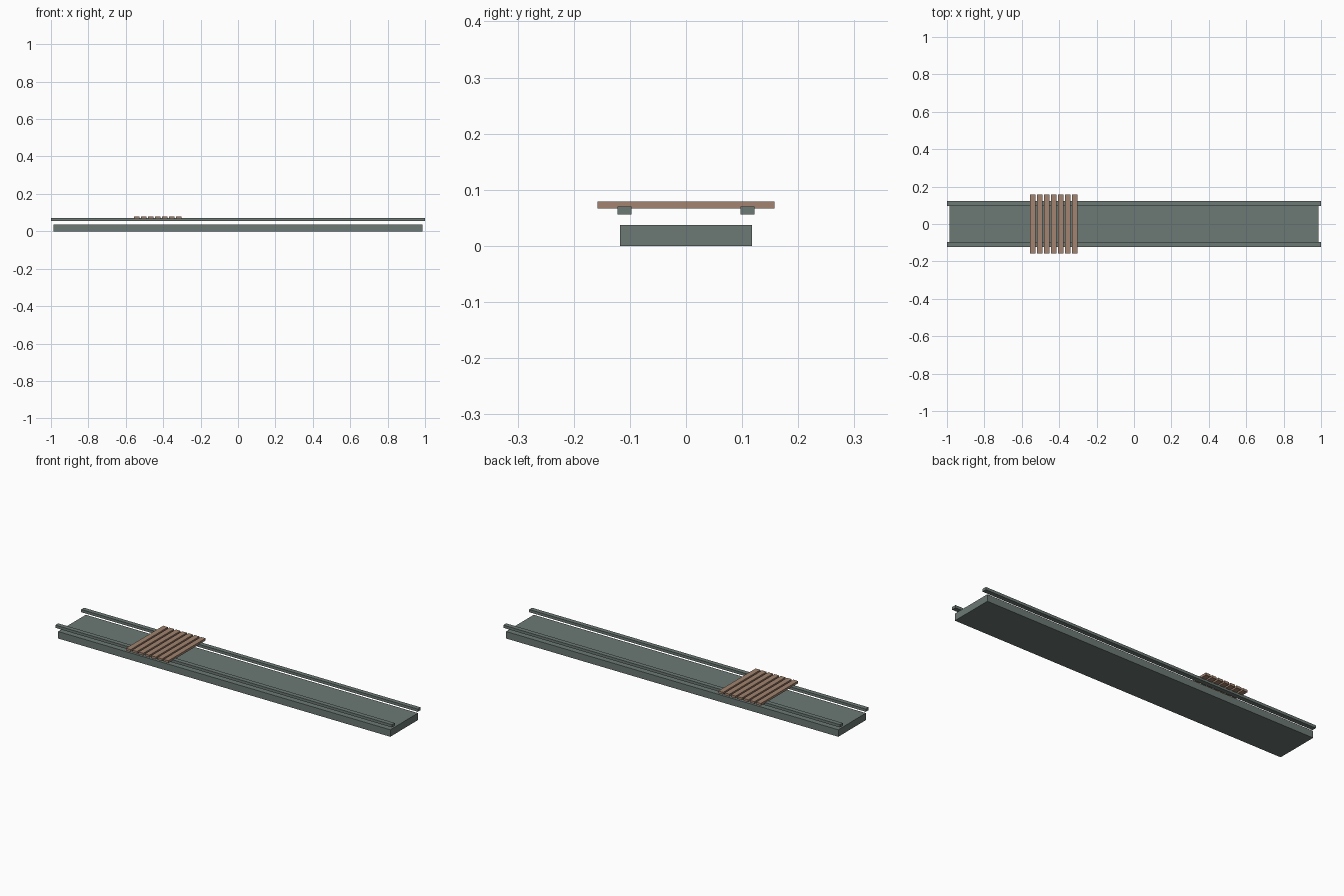
import bpy

if "Cube" in bpy.data.objects:
    bpy.data.objects.remove(bpy.data.objects["Cube"])


def material(name, color):
    mat = bpy.data.materials.new(name)
    mat.diffuse_color = (*color, 1)
    mat.use_nodes = True
    mat.node_tree.nodes["Principled BSDF"].inputs["Base Color"].default_value = mat.diffuse_color
    return mat


def box(name, x, y, z, mat):
    """Box from (min, max) ranges on each axis."""
    bpy.ops.mesh.primitive_cube_add(size=1, location=[sum(r) / 2 for r in (x, y, z)])
    obj = bpy.context.object
    obj.name = name
    obj.scale = [r[1] - r[0] for r in (x, y, z)]
    bpy.ops.object.transform_apply(location=False, rotation=False, scale=True)
    obj.data.materials.append(mat)
    return obj


steel = material("grey_green", (0.15, 0.19, 0.175))
wood = material("brown_wood", (0.36, 0.23, 0.16))

# Long base bed
box("base_bed", (-0.987, 0.987), (-0.1175, 0.1175), (0, 0.0375), steel)

# Pair of raised rails
for side, y in (("front", (-0.122, -0.0975)), ("back", (0.0975, 0.122))):
    box(f"{side}_rail", (-1, 1), y, (0.0555, 0.07), steel)

# Seven slats lying across the rails
width, pitch, start = 0.028, 0.0373, -0.555
for i in range(7):
    x = start + i * pitch
    box(f"slat_{i + 1}", (x, x + width), (-0.158, 0.158), (0.0665, 0.0787), wood)
